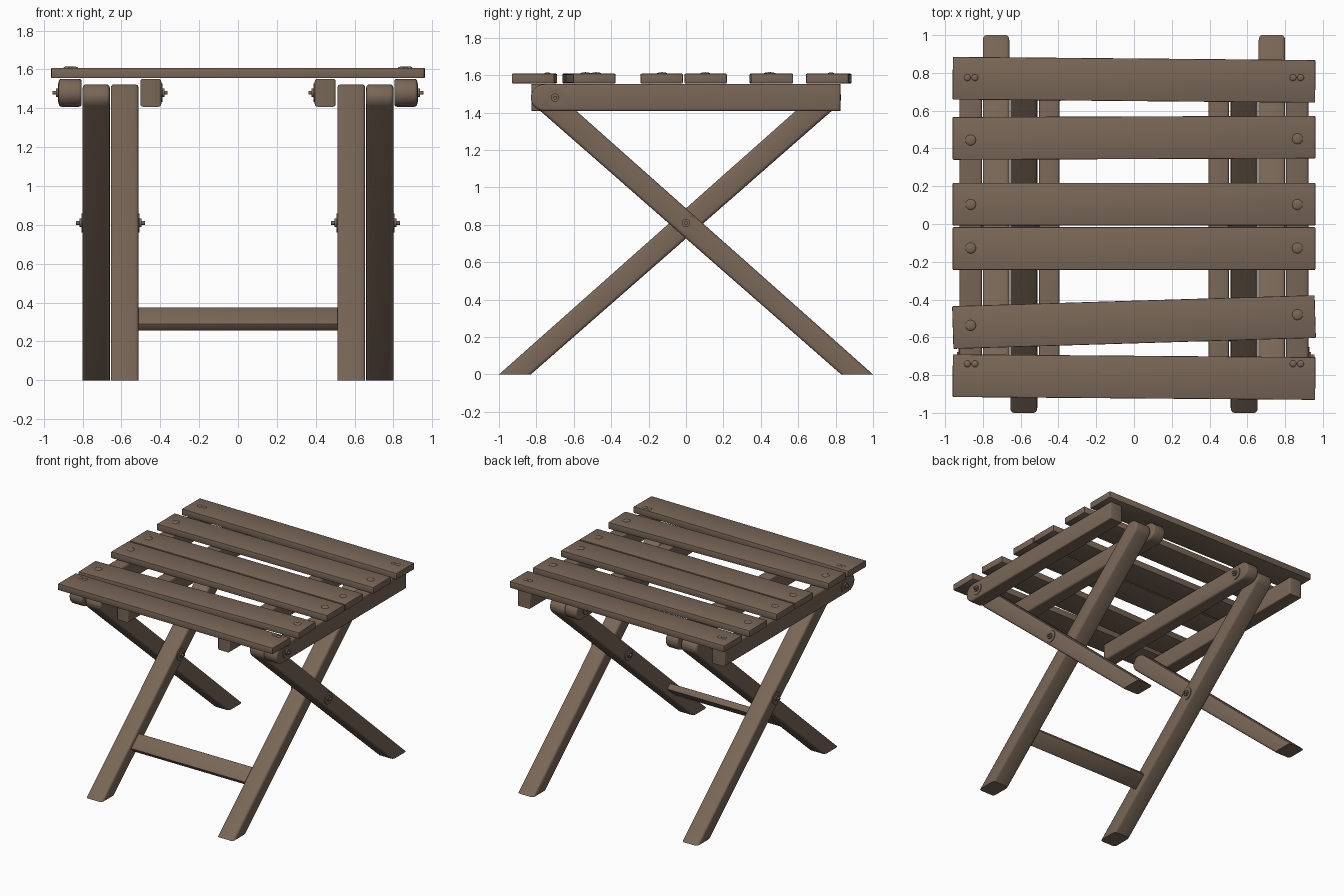
import bpy, bmesh, math
from mathutils import Matrix, Vector

cube = bpy.data.objects.get("Cube")
if cube:
    bpy.data.objects.remove(cube, do_unlink=True)

wood = bpy.data.materials.new("brown_wood")
wood.use_nodes = True
colour = (0.19, 0.135, 0.095, 1)
wood.diffuse_color = colour
wood.node_tree.nodes["Principled BSDF"].inputs["Base Color"].default_value = colour


def finish(bm, name):
    bmesh.ops.recalc_face_normals(bm, faces=bm.faces)
    mesh = bpy.data.meshes.new(name)
    bm.to_mesh(mesh)
    bm.free()
    mesh.materials.append(wood)
    mesh.shade_smooth()
    mesh.set_sharp_from_angle(angle=math.radians(35))
    obj = bpy.data.objects.new(name, mesh)
    bpy.context.collection.objects.link(obj)
    return obj


def arc(centre, along, rx, ry, steps=10):
    """Half-ellipse around a rounded end that points in direction along."""
    d = Vector(along).normalized()
    n = Vector((-d.y, d.x))
    angles = [math.pi * (i / steps - 0.5) for i in range(steps + 1)]
    return [Vector(centre) + d * rx * math.cos(a) + n * ry * math.sin(a) for a in angles]


def prism(name, profile, x0, x1, bevel):
    """Extrude a y-z profile along x and round its rim, leaving the floor cut crisp."""
    bm = bmesh.new()
    base = bm.faces.new([bm.verts.new((x0, p[0], p[1])) for p in profile])
    geom = bmesh.ops.extrude_face_region(bm, geom=[base])["geom"]
    bmesh.ops.translate(bm, vec=(x1 - x0, 0, 0),
                        verts=[v for v in geom if isinstance(v, bmesh.types.BMVert)])
    rim = [e for e in bm.edges
           if abs(e.verts[0].co.x - e.verts[1].co.x) < 1e-5
           and max(v.co.z for v in e.verts) > 0.01]
    bmesh.ops.bevel(bm, geom=rim, offset=bevel, segments=3, profile=0.5, affect='EDGES')
    return finish(bm, name)


def box(name, size, matrix, bevel):
    bm = bmesh.new()
    bmesh.ops.create_cube(bm, size=1, matrix=Matrix.Diagonal((*size, 1)))
    bmesh.ops.bevel(bm, geom=bm.edges[:], offset=bevel, segments=2, profile=0.5, affect='EDGES')
    bm.transform(matrix)
    return finish(bm, name)


def dome(name, location, radius, height):
    bm = bmesh.new()
    bmesh.ops.create_uvsphere(bm, u_segments=16, v_segments=8, radius=1)
    bm.transform(Matrix.Translation(location) @ Matrix.Diagonal((radius, radius, height, 1)))
    return finish(bm, name)


def bolt(name, x, y, z, direction):
    """Thin washer, ring and nub pointing along +x or -x."""
    bm = bmesh.new()
    for radius, reach in ((0.048, 0.008), (0.022, 0.018), (0.010, 0.035)):
        place = Matrix.Translation((x + direction * reach / 2, y, z)) @ Matrix.Rotation(math.pi / 2, 4, 'Y')
        bmesh.ops.create_cone(bm, cap_ends=True, segments=20, radius1=radius,
                              radius2=radius, depth=reach, matrix=place)
    return finish(bm, name)


# Profiles: crossed leg with its foot at the back, and rail rounded at the front
leg_top = arc((-0.74, 1.46), (-0.749, 0.663), 0.064, 0.064)
leg = [Vector((1.0, 0)), Vector((0.83, 0))] + leg_top[::-1]
if (leg[2] - leg[1]).length > (leg[-1] - leg[1]).length:
    leg = leg[:2] + leg_top
rail_end = arc((-0.755, 1.48), (-1, 0), 0.075, 0.072)
rail = rail_end + [Vector((0.825, 1.408)), Vector((0.825, 1.552))]


def flip(profile):
    return [(-p[0], p[1]) for p in profile]


# Legs, rails and bolts on both sides
for s, side in ((1, "left"), (-1, "right")):
    prism("outer_leg_" + side, leg, s * 0.66, s * 0.80, 0.018)
    prism("inner_leg_" + side, flip(leg), s * 0.512, s * 0.655, 0.018)
    prism("outer_rail_" + side, rail, s * 0.805, s * 0.923, 0.014)
    prism("inner_rail_" + side, flip(rail), s * 0.395, s * 0.503, 0.014)
    bolt("outer_rail_bolt_" + side, s * 0.92, -0.70, 1.48, s)
    bolt("inner_rail_bolt_" + side, s * 0.397, 0.70, 1.48, -s)
    bolt("outer_leg_bolt_" + side, s * 0.798, 0, 0.81, s)
    bolt("inner_leg_bolt_" + side, s * 0.514, 0, 0.81, -s)

# Crossbar lying in the plane of the inner legs
tilt = Matrix.Translation((0, -0.56, 0.315)) @ Matrix.Rotation(math.radians(41.5), 4, 'X')
box("crossbar", (1.04, 0.13, 0.05), tilt, 0.006)

# Seat slats: centre y at the right end and the left end, and whether the screws are paired
slats = [(0.772, 0.755, True), (0.453, 0.46, False), (0.105, 0.105, False),
         (-0.13, -0.13, False), (-0.548, -0.49, False), (-0.803, -0.818, True)]
for i, (ya, yb, paired) in enumerate(slats, 1):
    turn = math.atan2(yb - ya, 1.915)
    place = Matrix.Translation((0, (ya + yb) / 2, 1.582)) @ Matrix.Rotation(turn, 4, 'Z')
    box(f"slat_{i}", (1.92, 0.226, 0.052), place, 0.005)
    for s, y in ((-1, ya), (1, yb)):
        if paired:
            y = 0.775 if i == 1 else -0.74
            for dx in (-0.02, 0.02):
                dome(f"small_screw_{i}", (s * 0.862 + dx, y, 1.607), 0.018, 0.008)
        else:
            dome(f"screw_{i}", (s * 0.865, y * 0.98, 1.607), 0.029, 0.009)
